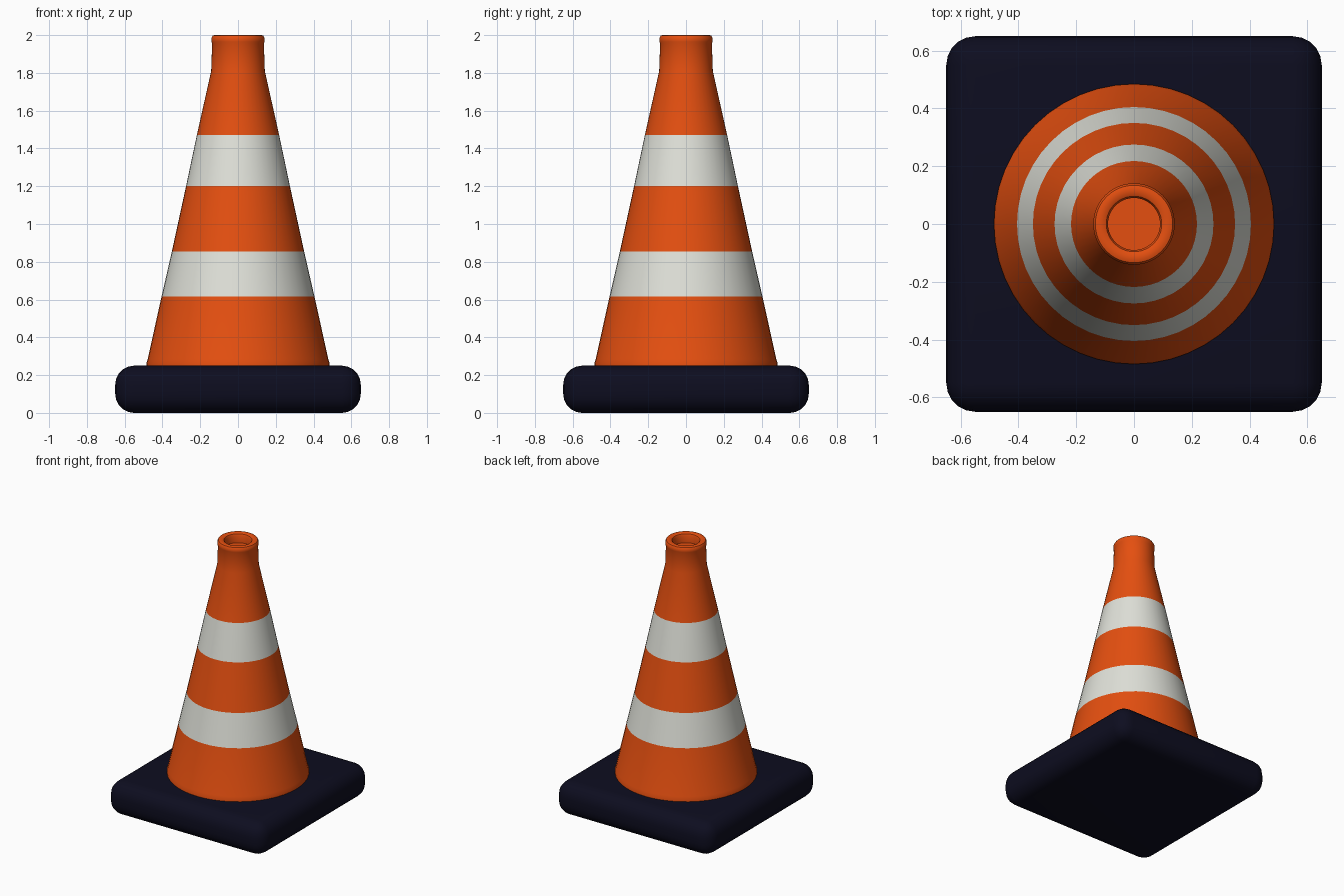
import bpy, bmesh, math

if "Cube" in bpy.data.objects:
    bpy.data.objects.remove(bpy.data.objects["Cube"])

def material(name, rgb):
    m = bpy.data.materials.new(name)
    m.diffuse_color = (*rgb, 1)
    m.use_nodes = True
    m.node_tree.nodes["Principled BSDF"].inputs["Base Color"].default_value = m.diffuse_color
    return m

orange = material("orange plastic", (0.78, 0.078, 0.005))
white = material("reflective white", (0.74, 0.75, 0.69))
navy = material("dark navy rubber", (0.004, 0.004, 0.014))

def add_object(name, bm, mats):
    bmesh.ops.recalc_face_normals(bm, faces=bm.faces[:])
    me = bpy.data.meshes.new(name)
    bm.to_mesh(me)
    bm.free()
    ob = bpy.data.objects.new(name, me)
    bpy.context.collection.objects.link(ob)
    for m in mats:
        me.materials.append(m)
    return ob

def smooth(ob, angle):
    bpy.ops.object.select_all(action='DESELECT')
    ob.select_set(True)
    bpy.context.view_layer.objects.active = ob
    bpy.ops.object.shade_smooth_by_angle(angle=math.radians(angle))

# Square rubber base with rounded edges
bm = bmesh.new()
bmesh.ops.create_cube(bm, size=1)
for v in bm.verts:
    v.co = (v.co.x * 1.30, v.co.y * 1.30, (v.co.z + 0.5) * 0.25)
bmesh.ops.bevel(bm, geom=bm.edges[:], offset=0.1, segments=5, profile=0.5,
                affect='EDGES', clamp_overlap=True)
base = add_object("base", bm, [navy])
smooth(base, 40)

# Cone body: lathe profile (radius, height) including neck, rolled lip and recess
profile = [(0.485, 0.24), (0.485, 0.265), (0.478, 0.285), (0.405, 0.615),
           (0.35, 0.855), (0.275, 1.20), (0.218, 1.47), (0.142, 1.81),
           (0.137, 1.955), (0.141, 1.965), (0.141, 1.985), (0.134, 1.997),
           (0.125, 2.0), (0.108, 2.0), (0.096, 1.994), (0.09, 1.98),
           (0.09, 1.93)]
N = 48
bm = bmesh.new()
rings = [[bm.verts.new((r * math.cos(2 * math.pi * i / N),
                        r * math.sin(2 * math.pi * i / N), z))
          for i in range(N)] for r, z in profile]
for a, b in zip(rings, rings[1:]):
    for i in range(N):
        j = (i + 1) % N
        bm.faces.new((a[i], a[j], b[j], b[i]))
bm.faces.new(rings[-1])
bm.faces.new(rings[0][::-1])

# White stripes chosen by height
for f in bm.faces:
    z = f.calc_center_median().z
    f.material_index = int(0.615 < z < 0.855 or 1.20 < z < 1.47)
cone = add_object("cone_body", bm, [orange, white])
smooth(cone, 40)
